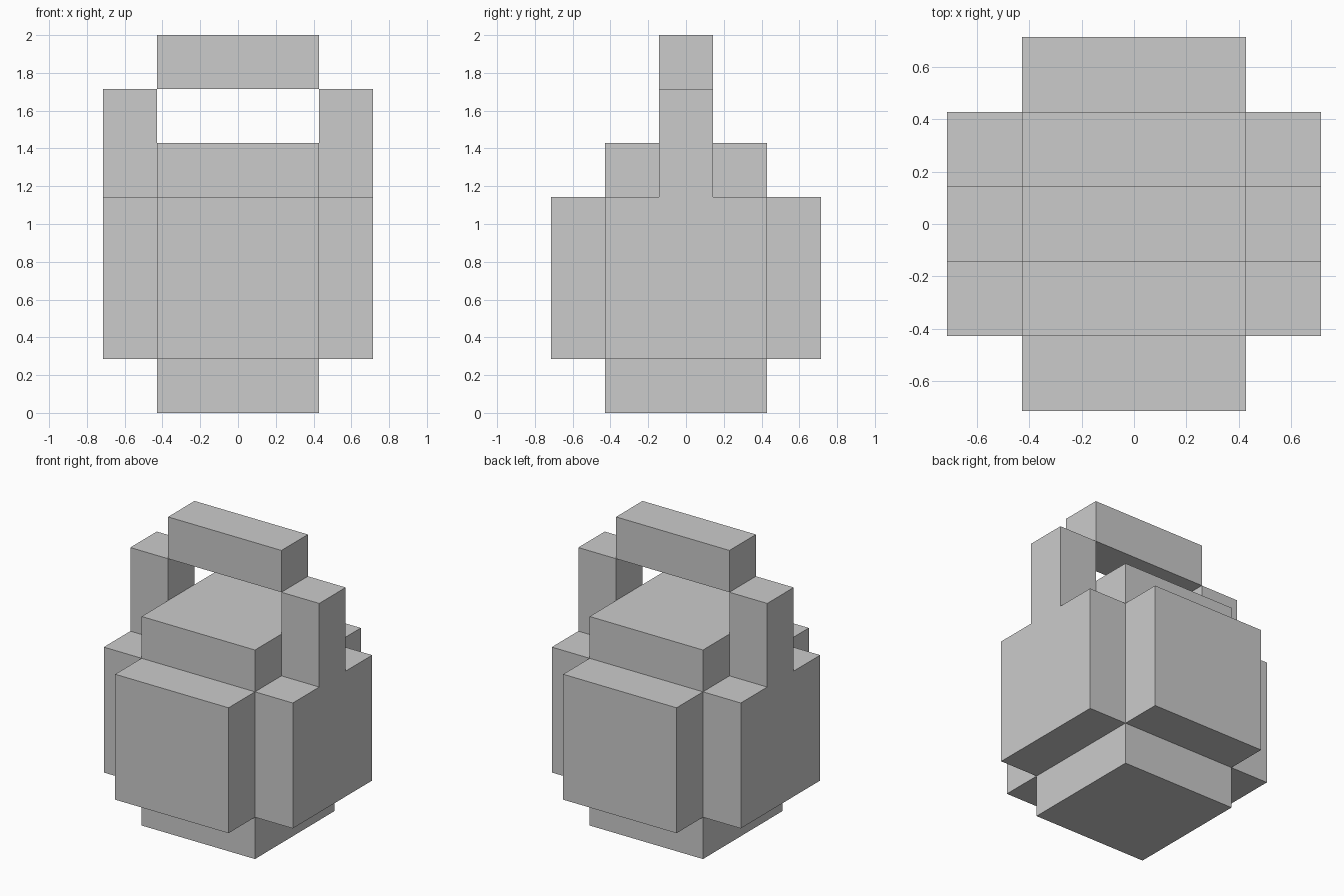
import bpy, bmesh, math
from mathutils import Vector

if "Cube" in bpy.data.objects:
    bpy.data.objects.remove(bpy.data.objects["Cube"])

U = 2 / 7  # one block unit; the model is 7 units tall


def block(x, y, z):
    """Set of unit cells filling inclusive index ranges (x and y centred on 0)."""
    return {(i, j, k) for i in range(x[0], x[1] + 1)
            for j in range(y[0], y[1] + 1) for k in range(z[0], z[1] + 1)}


# Body: central column with a panel on each of the four sides
body = (block((-1, 1), (-1, 1), (0, 4))
        | block((-2, 2), (-1, 1), (1, 3))
        | block((-1, 1), (-2, 2), (1, 3)))

# Handle: two posts on the side panels and a raised bar between them
parts = {
    "body": body,
    "handle_post_left": block((-2, -2), (0, 0), (4, 5)),
    "handle_post_right": block((2, 2), (0, 0), (4, 5)),
    "handle_bar": block((-1, 1), (0, 0), (6, 6)),
}
solid = set().union(*parts.values())


def build(name, cells):
    """Skin the cells with outward faces only, then merge coplanar faces."""
    bm = bmesh.new()
    for cell in cells:
        centre = Vector(cell) + Vector((0, 0, 0.5))
        for axis in range(3):
            for sign in (-1, 1):
                n = Vector((0, 0, 0))
                n[axis] = sign
                if tuple(int(c + d) for c, d in zip(cell, n)) in solid:
                    continue
                a = Vector((n.y, n.z, n.x))
                b = n.cross(a)
                corners = [(1, 1), (-1, 1), (-1, -1), (1, -1)]
                bm.faces.new([bm.verts.new((centre + (n + a * s + b * t) / 2) * U)
                              for s, t in corners])
    bmesh.ops.remove_doubles(bm, verts=bm.verts, dist=1e-4)
    bmesh.ops.dissolve_limit(bm, angle_limit=math.radians(1),
                             verts=bm.verts, edges=bm.edges)
    mesh = bpy.data.meshes.new(name)
    bm.to_mesh(mesh)
    bm.free()
    bpy.context.collection.objects.link(bpy.data.objects.new(name, mesh))


for name, cells in parts.items():
    build(name, cells)
